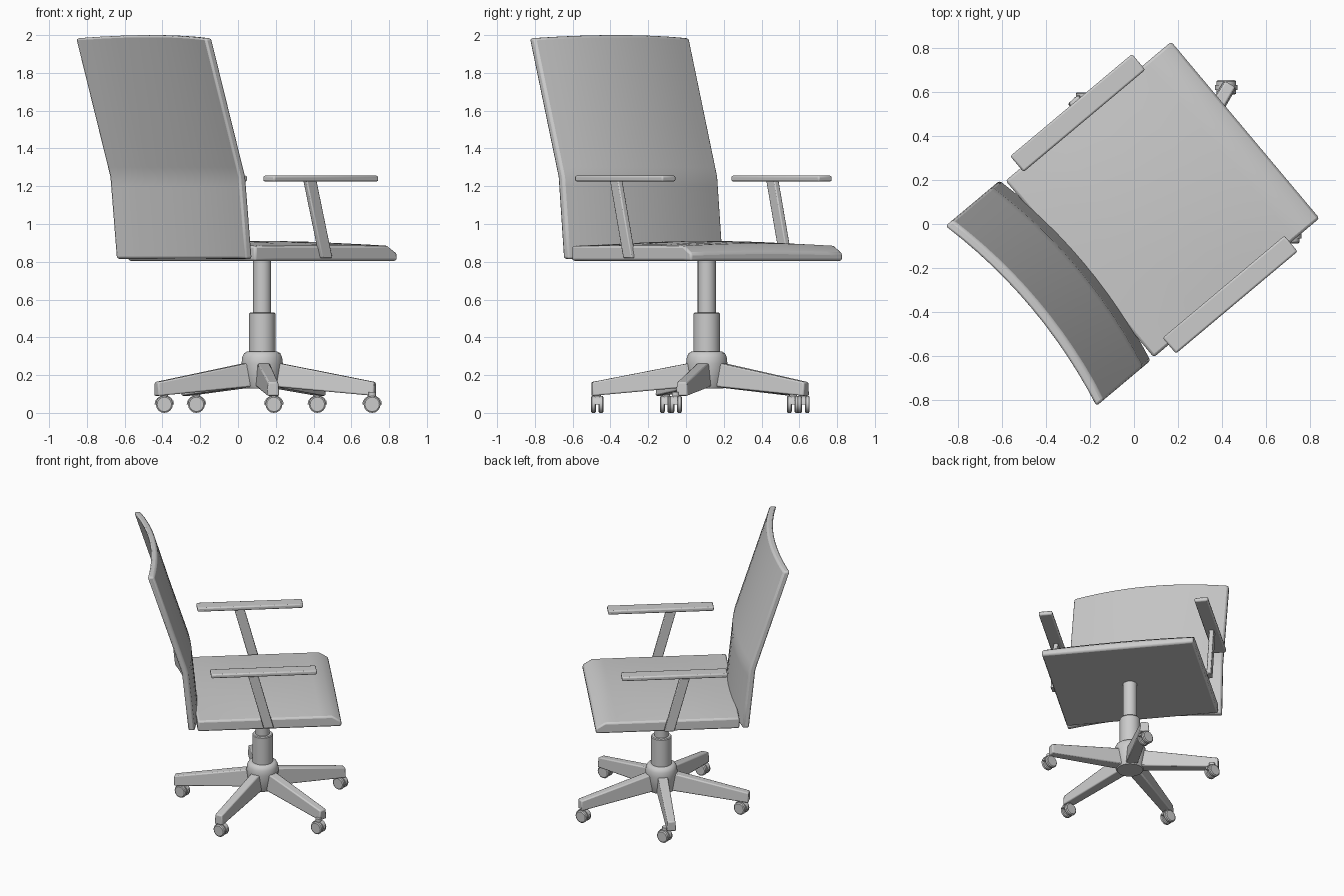
import bpy, bmesh, math
from mathutils import Matrix, Vector

if "Cube" in bpy.data.objects:
    bpy.data.objects.remove(bpy.data.objects["Cube"])

# Chair axis: local +x is the sitter's forward direction, turned 40 degrees
CENTRE = Vector((0.128, 0.11, 0))
FRAME = Matrix.Translation(CENTRE) @ Matrix.Rotation(math.radians(40), 4, 'Z')


def finish(name, bm, matrix, bevel=0.0):
    bmesh.ops.recalc_face_normals(bm, faces=bm.faces)
    mesh = bpy.data.meshes.new(name)
    bm.to_mesh(mesh)
    bm.free()
    ob = bpy.data.objects.new(name, mesh)
    bpy.context.collection.objects.link(ob)
    ob.matrix_world = matrix
    if bevel:
        mod = ob.modifiers.new("bevel", 'BEVEL')
        mod.width, mod.segments = bevel, 2
        mod.limit_method, mod.angle_limit = 'ANGLE', math.radians(50)
    bpy.ops.object.select_all(action='DESELECT')
    ob.select_set(True)
    bpy.context.view_layer.objects.active = ob
    bpy.ops.object.shade_smooth_by_angle(angle=math.radians(35))
    return ob


def slab(name, front, back, ss, ts, bevel):
    """Closed cushion between two surfaces sampled on the same grid."""
    bm = bmesh.new()
    n, m = len(ss), len(ts)
    A, B = [[[bm.verts.new(f(s, t)) for t in ts] for s in ss] for f in (front, back)]
    for i in range(n - 1):
        for j in range(m - 1):
            for G in (A, B):
                bm.faces.new((G[i][j], G[i + 1][j], G[i + 1][j + 1], G[i][j + 1]))
    rim = [(i, 0) for i in range(n)] + [(n - 1, j) for j in range(1, m)]
    rim += [(i, m - 1) for i in range(n - 2, -1, -1)] + [(0, j) for j in range(m - 2, 0, -1)]
    for (i, j), (k, l) in zip(rim, rim[1:] + rim[:1]):
        bm.faces.new((A[i][j], A[k][l], B[k][l], B[i][j]))
    return finish(name, bm, FRAME, bevel)


def prism(name, end_a, end_b, matrix, bevel):
    """Box-like bar joining two four-point ends."""
    bm = bmesh.new()
    a, b = [[bm.verts.new(p) for p in e] for e in (end_a, end_b)]
    bm.faces.new(a)
    bm.faces.new(b)
    for i in range(4):
        j = (i + 1) % 4
        bm.faces.new((a[i], a[j], b[j], b[i]))
    return finish(name, bm, matrix, bevel)


def lathe(name, profile, matrix, sides=32):
    bm = bmesh.new()
    rings = [[bm.verts.new((r * math.cos(2 * math.pi * k / sides),
                            r * math.sin(2 * math.pi * k / sides), z))
              for k in range(sides)] for r, z in profile]
    bm.faces.new(rings[0])
    bm.faces.new(rings[-1])
    for a, b in zip(rings, rings[1:]):
        for k in range(sides):
            l = (k + 1) % sides
            bm.faces.new((a[k], a[l], b[l], b[k]))
    return finish(name, bm, matrix)


# Seat: crowned top, sloped front lip
def seat_top(u, v):
    crown = 0.027 * (1 - (v / 0.525) ** 2) * (1 - (u / 0.6) ** 2)
    drop = 0.04 if u > 0.48 else 0
    return (u, v, 0.884 + crown - drop)


vs = [0.525 * i / 5 for i in range(-5, 6)]
slab("seat", seat_top, lambda u, v: (u, v, 0.805),
     [-0.49, -0.35, -0.2, 0, 0.2, 0.35, 0.43, 0.495], vs, 0.012)


# Backrest: bulges forward across its width, leans back above the bend
def back_u(v, z):
    bulge = 0.06 * (1 - (v / 0.535) ** 2)
    lean = -0.045 * (z - 0.815) / 0.435 if z < 1.25 else -0.045 - 0.235 * (z - 1.25) / 0.73
    return -0.51 + lean + bulge


def back_point(v, z, offset):
    lift = 0.017 * (1 - (v / 0.535) ** 2) if z > 1.9 else 0
    return (back_u(v, z) + offset, v + 0.008, z + lift)


slab("backrest", lambda v, z: back_point(v, z, 0), lambda v, z: back_point(v, z, -0.045),
     [0.535 * i / 6 for i in range(-6, 7)], [0.815, 1.0, 1.2, 1.25, 1.3, 1.6, 1.983], 0.012)

# Armrests: flat pad on a slanted strut
for side, label in ((1, "left"), (-1, "right")):
    c = 0.54 * side + 0.01

    def rect(u0, u1, hv, z):
        return [(u0, c - hv, z), (u1, c - hv, z), (u1, c + hv, z), (u0, c + hv, z)]

    prism(label + "_arm_pad", rect(-0.402, 0.322, 0.047, 1.225),
          rect(-0.402, 0.322, 0.047, 1.256), FRAME, 0.009)
    prism(label + "_arm_strut", rect(-0.04, 0.03, 0.016, 0.82),
          rect(-0.15, -0.08, 0.016, 1.23), FRAME, 0.006)

# Gas column and hub
lathe("column", [(0.048, 0.5), (0.048, 0.808)], FRAME)
lathe("column_sleeve", [(0.07, 0.3), (0.07, 0.525), (0.065, 0.531)], FRAME)
lathe("hub", [(0.088, 0.13), (0.095, 0.14), (0.11, 0.26), (0.106, 0.295),
              (0.096, 0.316), (0.082, 0.324)], FRAME)

# Five tapered base legs
for k in range(5):
    turn = Matrix.Translation(CENTRE) @ Matrix.Rotation(math.radians(59.5 + 72 * k), 4, 'Z')
    ends = [[(r, -w, lo), (r, w, lo), (r, w * 0.8, hi), (r, -w * 0.8, hi)]
            for r, w, lo, hi in ((0.06, 0.042, 0.14, 0.27), (0.612, 0.033, 0.09, 0.163))]
    prism(f"base_leg_{k + 1}", ends[0], ends[1], turn, 0.008)

# Twin-wheel casters, all rolling along x
spots = [(0.42, 0.622), (-0.22, 0.567), (-0.39, -0.105), (0.19, -0.47), (0.71, -0.055)]
for k, (x, y) in enumerate(spots, 1):
    for s in (-1, 1):
        axle = Matrix.Translation((x, y + s * 0.02, 0.045)) @ Matrix.Rotation(math.pi / 2, 4, 'X')
        lathe(f"caster_{k}_wheel_{'a' if s < 0 else 'b'}",
              [(0.038, -0.013), (0.045, -0.008), (0.045, 0.008), (0.038, 0.013)], axle, 16)
    lathe(f"caster_{k}_stem", [(0.02, 0.05), (0.02, 0.11)], Matrix.Translation((x, y, 0)), 12)
    # Half-round hood over the wheels
    bm = bmesh.new()
    arc = [(0.052 * math.cos(math.pi * i / 8), 0.048 * math.sin(math.pi * i / 8)) for i in range(9)]
    face = bm.faces.new([bm.verts.new((px, -0.011, pz)) for px, pz in arc])
    ext = bmesh.ops.extrude_face_region(bm, geom=[face], use_keep_orig=True)
    bmesh.ops.translate(bm, vec=(0, 0.022, 0),
                        verts=[g for g in ext["geom"] if isinstance(g, bmesh.types.BMVert)])
    finish(f"caster_{k}_hood", bm, Matrix.Translation((x, y, 0.045)))
